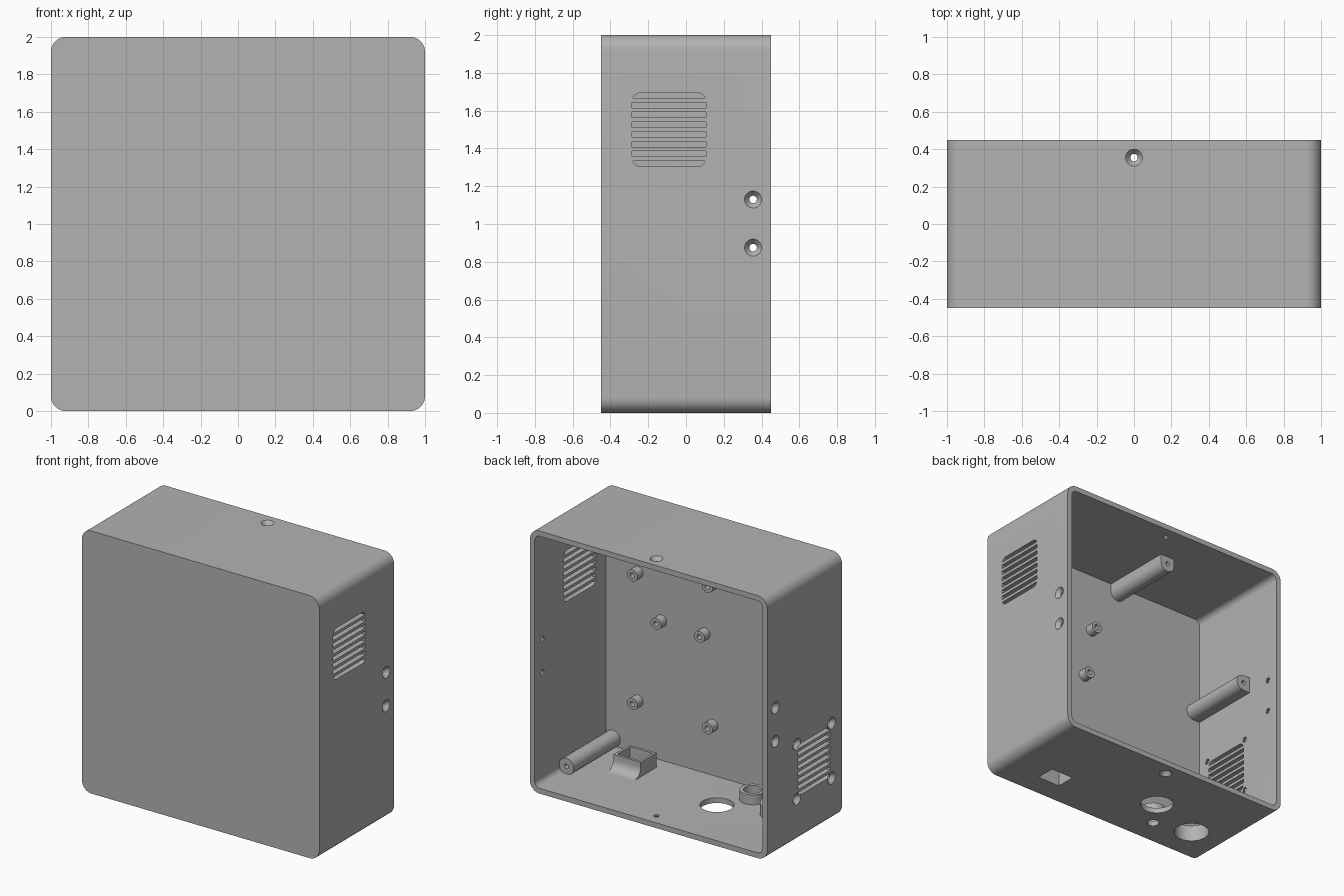
import bpy, bmesh
from math import sin, cos, pi, sqrt
from mathutils import Vector, Matrix

old = bpy.data.objects.get("Cube")
if old:
    bpy.data.objects.remove(old, do_unlink=True)

grey = bpy.data.materials.new("grey_plastic")
grey.use_nodes = True
COLOUR = (0.45, 0.45, 0.45, 1)
grey.diffuse_color = COLOUR
grey.node_tree.nodes["Principled BSDF"].inputs["Base Color"].default_value = COLOUR

WALL, DEPTH = 0.04, 0.45          # wall thickness, half depth
FLOOR = -DEPTH + WALL             # inner face of the front panel
INNER = 1 - WALL                  # inner face of the side walls


def finish(name, bm):
    bmesh.ops.remove_doubles(bm, verts=bm.verts, dist=1e-5)
    bmesh.ops.recalc_face_normals(bm, faces=bm.faces)
    mesh = bpy.data.meshes.new(name)
    bm.to_mesh(mesh)
    bm.free()
    mesh.materials.append(grey)
    ob = bpy.data.objects.new(name, mesh)
    bpy.context.scene.collection.objects.link(ob)
    return ob


def prism(name, pts, a, b, axis):
    """Extrude a 2D outline from a to b along an axis."""
    place = {"x": lambda u, v, w: (w, u, v),
             "y": lambda u, v, w: (u, w, v),
             "z": lambda u, v, w: (u, v, w)}[axis]
    bm = bmesh.new()
    lo, hi = ([bm.verts.new(place(u, v, w)) for u, v in pts] for w in (a, b))
    bm.faces.new(lo)
    bm.faces.new(hi)
    for i in range(len(pts)):
        j = (i + 1) % len(pts)
        bm.faces.new((lo[i], lo[j], hi[j], hi[i]))
    return finish(name, bm)


def lathe(name, profile, loc, axis, n=32):
    """Revolve a closed (radius, height) profile around an axis through loc."""
    mat = Matrix.Translation(loc) @ Vector(axis).to_track_quat("Z", "Y").to_matrix().to_4x4()
    bm = bmesh.new()
    rings = [[bm.verts.new(mat @ Vector((r * cos(2 * pi * k / n), r * sin(2 * pi * k / n), h)))
              for k in range(n)] for r, h in profile]
    for i, ring in enumerate(rings):
        nxt = rings[(i + 1) % len(rings)]
        if profile[i][0] == 0 and profile[(i + 1) % len(rings)][0] == 0:
            continue
        for k in range(n):
            m = (k + 1) % n
            bm.faces.new((ring[k], ring[m], nxt[m], nxt[k]))
    return finish(name, bm)


def rect(u, v, w, h):
    return [(u - w / 2, v - h / 2), (u + w / 2, v - h / 2),
            (u + w / 2, v + h / 2), (u - w / 2, v + h / 2)]


def rounded(u, v, half, radii, n=10):
    """Rounded square; radii run from the upper right corner anticlockwise."""
    pts = []
    for q, (sx, sy) in enumerate(((1, 1), (-1, 1), (-1, -1), (1, -1))):
        r = radii[q]
        cu, cv = u + sx * (half - r), v + sy * (half - r)
        steps = n if r else 0
        for k in range(steps + 1):
            t = pi / 2 * (q + k / max(steps, 1))
            pts.append((cu + r * cos(t), cv + r * sin(t)))
    return pts


def cut(ob, cutters):
    for c in cutters:
        c.hide_render = True
        mod = ob.modifiers.new("cut", "BOOLEAN")
        mod.operation, mod.solver, mod.object = "DIFFERENCE", "EXACT", c
    graph = bpy.context.evaluated_depsgraph_get()
    graph.update()
    mesh = bpy.data.meshes.new_from_object(ob.evaluated_get(graph))
    ob.modifiers.clear()
    ob.data = mesh
    for c in cutters:
        bpy.data.objects.remove(c, do_unlink=True)


def countersunk(loc, axis):
    """Screw hole cutter; the axis points out of the wall."""
    return lathe("screw_cutter", [(0, -0.07), (0.02, -0.07), (0.02, -0.03),
                                  (0.045, 0), (0.045, 0.02), (0, 0.02)], loc, axis)


def drill(r, loc, axis, length):
    return lathe("drill_cutter", [(0, -length), (r, -length), (r, length), (0, length)], loc, axis)


def vent(side, cy, cz):
    """Eight slots trimmed by a rounded square."""
    half, r, h, pitch = 0.195, 0.045, 0.029, 0.0515
    cutters = []
    for i in range(8):
        mid = (i - 3.5) * pitch
        right = []
        for k in range(9):
            z = mid - h / 2 + h * k / 8
            d = min(max(abs(z) - (half - r), 0), r)
            right.append((half - r + sqrt(r * r - d * d), z))
        pts = right + [(-y, z) for y, z in reversed(right)]
        cutters.append(prism("vent_cutter", [(cy + y, cz + z) for y, z in pts],
                             side * 0.93, side * 1.05, "x"))
    return cutters


# Open-backed housing shell
housing = prism("housing", rounded(0, 1, 1, [0.08] * 4), -DEPTH, DEPTH, "y")
cutters = [prism("cavity", rounded(0, 1, INNER, [0.045] * 4), FLOOR, DEPTH + 0.1, "y")]

# Lid screw holes in all four walls
cutters += [countersunk((0, 0.355, 1 + s), (0, 0, s)) for s in (-1, 1)]
cutters += [countersunk((s, 0.355, z), (s, 0, 0)) for s in (-1, 1) for z in (0.875, 1.13)]

# Side vents, and the fan screws round the lower one
FAN_Y, FAN_Z = -0.115, 0.545
cutters += vent(1, -0.09, 1.5) + vent(-1, FAN_Y, FAN_Z)
cutters += [countersunk((-1, FAN_Y + a * 0.209, FAN_Z + b * 0.209), (-1, 0, 0))
            for a in (-1, 1) for b in (-1, 1)]

# Connector holes in the bottom
SOCKET, CABLE, JACK, GLAND = (0.57, -0.2), (-0.24, -0.03), (-0.388, -0.249), (-0.685, -0.173)
for (x, y), r in ((CABLE, 0.118), (JACK, 0.042), (GLAND, 0.125)):
    cutters.append(drill(r, (x, y, 0), (0, 0, 1), 0.1))
cutters.append(prism("socket_cutter", rect(*SOCKET, 0.19, 0.15), -0.1, 0.1, "z"))
cut(housing, cutters)
parts = [housing]

# Collars round the jack and gland holes
for name, (x, y), inner, outer, top in (("jack_collar", JACK, 0.064, 0.092, 0.115),
                                        ("gland_collar", GLAND, 0.125, 0.15, 0.125)):
    base = WALL - 0.005
    parts.append(lathe(name, [(inner, base), (outer, base), (outer, top), (inner, top)],
                       (x, y, 0), (0, 0, 1), 48))

# Socket sleeve with a concave foot on the back side
x, y = SOCKET
back, front, top, foot = y + 0.095, y - 0.095, 0.15, 0.075
base = WALL - 0.005
curve = [(back + foot * (1 - cos(t)), WALL + foot * (1 - sin(t)))
         for t in (pi / 2 * k / 8 for k in range(8, -1, -1))]
sleeve = prism("socket_sleeve", [(front, top), (front, base), (back + foot, base)] + curve
               + [(back, top)], x - 0.115, x + 0.115, "x")
cut(sleeve, [prism("sleeve_cutter", rect(x, y, 0.19, 0.15), -0.1, 0.3, "z")])
parts.append(sleeve)

# Circuit board standoffs, on a regular board hole pattern
MM = 0.01307
for u, v in ((2.5, 14), (50.8, 15.3), (7.6, 66), (35.6, 66), (50.8, 90.2), (2.5, 96.5)):
    loc = (0.028 + u * MM, FLOOR, 0.24 + v * MM)
    parts.append(lathe("board_standoff", [(0, -0.01), (0.044, -0.01), (0.044, 0.068),
                                          (0.02, 0.068), (0.02, 0.01), (0, 0.01)], loc, (0, 1, 0)))

# Long posts with square sides against the walls
R, TIP = 0.062, 0.15
for name, x, z, radii in (("top_post", -0.19, INNER + 0.925 - R, (0, 0, R, R)),
                          ("side_post", -INNER - 0.005 + R, 1.18, (R, 0, 0, R)),
                          ("corner_post", INNER + 0.005 - R, WALL - 0.005 + R, (R, R, R, 0))):
    if name == "top_post":
        z = 1 + INNER + 0.005 - R
    post = prism(name, rounded(x, z, R, radii), FLOOR - 0.01, TIP, "y")
    cut(post, [drill(0.017, (x, TIP, z), (0, 1, 0), 0.15)])
    parts.append(post)

# Smooth curves, sharp edges
for ob in parts:
    ob.data.shade_smooth()
    ob.data.set_sharp_from_angle(angle=0.5)
